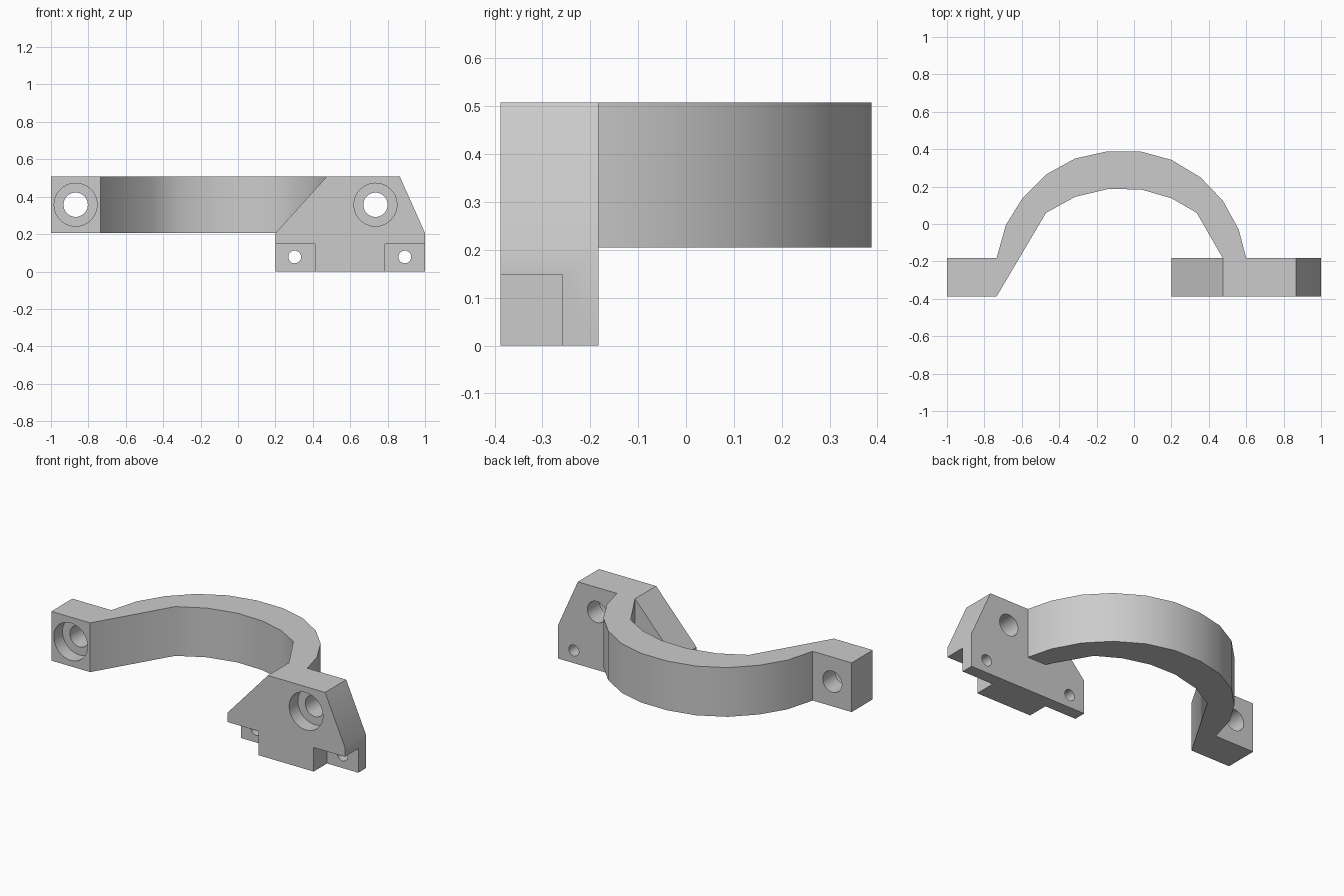
import bpy
import bmesh
import math
from mathutils import Vector

cube = bpy.data.objects.get("Cube")
if cube:
    bpy.data.objects.remove(cube, do_unlink=True)

grey = bpy.data.materials.new("plain grey")
grey.use_nodes = True
colour = (0.6, 0.6, 0.6, 1)
grey.diffuse_color = colour
grey.node_tree.nodes["Principled BSDF"].inputs["Base Color"].default_value = colour

FRONT, BACK = -0.388, -0.183
LOW, TOP = 0.205, 0.508


def finish(name, bm):
    bmesh.ops.recalc_face_normals(bm, faces=bm.faces)
    mesh = bpy.data.meshes.new(name)
    bm.to_mesh(mesh)
    bm.free()
    mesh.materials.append(grey)
    obj = bpy.data.objects.new(name, mesh)
    bpy.context.collection.objects.link(obj)
    return obj


def prism(name, points, direction):
    """Extrude a flat outline along a direction."""
    bm = bmesh.new()
    face = bm.faces.new([bm.verts.new(p) for p in points])
    ext = bmesh.ops.extrude_face_region(bm, geom=[face])
    verts = [g for g in ext["geom"] if isinstance(g, bmesh.types.BMVert)]
    bmesh.ops.translate(bm, vec=Vector(direction), verts=verts)
    return finish(name, bm)


def boolean(target, other, operation):
    mod = target.modifiers.new(operation, "BOOLEAN")
    mod.operation = operation
    mod.solver = "EXACT"
    mod.object = other
    bpy.context.view_layer.objects.active = target
    bpy.ops.object.modifier_apply(modifier=mod.name)
    bpy.data.objects.remove(other, do_unlink=True)


def bore(target, x, z, radius, y0, y1):
    """Cut a round hole running front to back."""
    ring = [(x + radius * math.cos(a), y0, z + radius * math.sin(a))
            for a in (math.tau * i / 40 for i in range(40))]
    boolean(target, prism("cutter", ring, (0, y1 - y0, 0)), "DIFFERENCE")


# Arched strap with its left-hand mounting block
outer = [(0.6, BACK), (0.56, -0.03), (0.475, 0.125), (0.355, 0.25), (0.2, 0.343),
         (0.035, 0.388), (-0.145, 0.388), (-0.315, 0.35), (-0.47, 0.265),
         (-0.595, 0.14), (-0.685, -0.005), (-0.735, BACK)]
block = [(-1, BACK), (-1, FRONT), (-0.735, FRONT)]
inner = [(-0.47, 0.06), (-0.315, 0.145), (-0.135, 0.188), (0.04, 0.184),
         (0.2, 0.138), (0.335, 0.06), (0.475, BACK)]
root = [(0.475, BACK - 0.05), (0.6, BACK - 0.05)]
strap = prism("clamp_strap", [(x, y, LOW) for x, y in outer + block + inner + root],
              (0, 0, TOP - LOW))

# Sloped mounting plate
plate = [(0.2, 0), (1, 0), (1, LOW), (0.865, TOP), (0.475, TOP), (0.2, LOW)]
bracket = prism("bracket", [(x, FRONT, z) for x, z in plate], (0, BACK - FRONT, 0))

# Corner notches in the lower front of the plate
for x0, x1 in ((0.1, 0.412), (0.787, 1.1)):
    notch = [(x0, FRONT - 0.1, -0.1), (x1, FRONT - 0.1, -0.1),
             (x1, FRONT - 0.1, 0.148), (x0, FRONT - 0.1, 0.148)]
    boolean(bracket, prism("cutter", notch, (0, 0.23, 0)), "DIFFERENCE")

boolean(strap, bracket, "UNION")

# Counterbored main holes and small screw holes
for x in (-0.868, 0.735):
    bore(strap, x, 0.357, 0.065, FRONT - 0.1, BACK + 0.05)
    bore(strap, x, 0.357, 0.115, FRONT - 0.1, FRONT + 0.085)
for x in (0.303, 0.892):
    bore(strap, x, 0.078, 0.034, FRONT - 0.1, BACK + 0.1)

# Smooth the curved runs, keep corners crisp
bpy.ops.object.select_all(action="DESELECT")
strap.select_set(True)
bpy.context.view_layer.objects.active = strap
bpy.ops.object.shade_smooth_by_angle(angle=math.radians(32))
